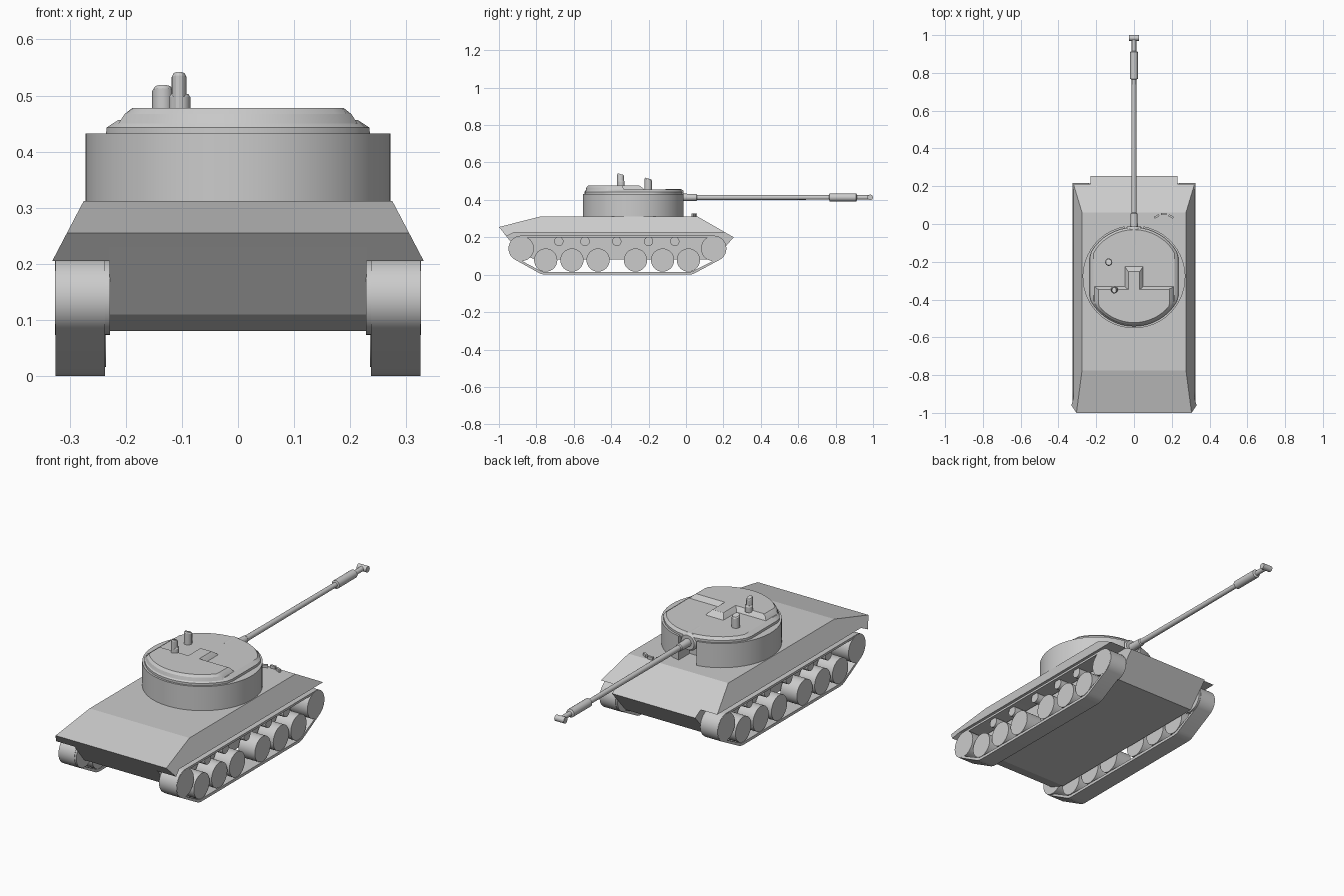
import bpy, bmesh, math
from mathutils import Vector
from mathutils.geometry import convex_hull_2d

if "Cube" in bpy.data.objects:
    bpy.data.objects.remove(bpy.data.objects["Cube"])

TC = -0.28   # turret centre y
GZ = 0.413   # gun axis height


def finish(name, bm, smooth=True):
    bmesh.ops.recalc_face_normals(bm, faces=bm.faces[:])
    me = bpy.data.meshes.new(name)
    bm.to_mesh(me)
    bm.free()
    ob = bpy.data.objects.new(name, me)
    bpy.context.collection.objects.link(ob)
    if smooth:
        bpy.ops.object.select_all(action='DESELECT')
        ob.select_set(True)
        bpy.context.view_layer.objects.active = ob
        bpy.ops.object.shade_smooth_by_angle(angle=math.radians(25))
    return ob


def loft(name, rings, smooth=True):
    """Skin matching rings of 3D points and cap both ends."""
    bm = bmesh.new()
    vs = [[bm.verts.new(p) for p in r] for r in rings]
    n = len(vs[0])
    for a, b in zip(vs, vs[1:]):
        for i in range(n):
            j = (i + 1) % n
            bm.faces.new((a[i], a[j], b[j], b[i]))
    bm.faces.new(vs[0])
    bm.faces.new(vs[-1])
    return finish(name, bm, smooth)


def lathe(name, origin, axis, profile, n=24):
    """Turned part: profile is (distance along axis, radius)."""
    q = Vector(axis).to_track_quat('Z', 'Y')
    rings = []
    for d, r in profile:
        rings.append([Vector(origin) + q @ Vector((r * math.cos(2 * math.pi * i / n),
                      r * math.sin(2 * math.pi * i / n), d)) for i in range(n)])
    return loft(name, rings)


def box(name, loc, size, rot=0):
    bm = bmesh.new()
    bmesh.ops.create_cube(bm, size=1)
    bmesh.ops.scale(bm, vec=size, verts=bm.verts)
    ob = finish(name, bm, False)
    ob.location = loc
    ob.rotation_euler.z = rot
    return ob


# Hull: upper body with leaning sides, narrow lower tub
def lean(z):
    return 0.275 + (0.312 - z) * 0.524


upper = [(-1, .255), (-.775, .312), (.06, .312), (.212, .225), (-.92, .225), (-.96, .205)]
loft("upper_hull", [[(s * lean(z), y, z) for y, z in upper] for s in (-1, 1)], False)
lower = [(-.98, .23), (-.885, .11), (-.8, .08), (.15, .08), (.255, .2), (.203, .23)]
loft("lower_hull", [[(s * .229, y, z) for y, z in lower] for s in (-1, 1)], False)

# Running gear on both sides: (y, z, wheel radius, track outer radius, track inner radius)
ends = [(-.88, .14, .067, .069, .058), (.147, .14, .067, .069, .058)]
road = [(y, .078, .062, .078, .064) for y in (-.75, -.61, -.47, -.27, -.125, .013)]


def track(name, x0, x1):
    outer, inner = [], []
    for y, z, _, ro, ri in ends + road:
        for i in range(32):
            c, s = math.cos(math.pi * i / 16), math.sin(math.pi * i / 16)
            outer.append((y + ro * c, z + ro * s))
            inner.append((y + ri * c, z + ri * s))
    idx = convex_hull_2d(outer)
    bm = bmesh.new()
    loops = [[bm.verts.new((x, *pts[i])) for i in idx]
             for x, pts in ((x0, outer), (x1, outer), (x1, inner), (x0, inner))]
    for k in range(4):
        a, b = loops[k], loops[(k + 1) % 4]
        for i in range(len(idx)):
            j = (i + 1) % len(idx)
            bm.faces.new((a[i], a[j], b[j], b[i]))
    finish(name, bm)


for side, s in (("left", -1), ("right", 1)):
    track(side + "_track", s * .237, s * .325)
    for i, (y, z, r, _, _) in enumerate(ends):
        lathe(f"{side}_end_wheel_{i}", (s * .228, y, z), (s, 0, 0), [(0, r), (.098, r)], 32)
    for i, (y, z, r, _, _) in enumerate(road):
        lathe(f"{side}_road_wheel_{i}", (s * .235, y, z), (s, 0, 0), [(0, r), (.09, r)], 32)
    for i, y in enumerate((-.68, -.54, -.37, -.2, -.06)):
        lathe(f"{side}_return_roller_{i}", (s * .22, y, .178), (s, 0, 0), [(0, .025), (.09, .025)], 16)


# Turret drum with a slot in front for the gun
def arc(r, a0, a1, n, clamp=9.0):
    out = []
    for i in range(n + 1):
        a = math.radians(a0 + (a1 - a0) * i / n)
        out.append((max(-clamp, min(clamp, r * math.cos(a))), TC + r * math.sin(a)))
    return out


drum = arc(.272, 100.5, 439.5, 44) + [(.05, -.1), (-.05, -.1)]
loft("turret_drum", [[(x, y, z) for x, y in drum] for z in (.31, .432)])

# Roof plate with trimmed sides
loft("turret_roof", [[(x, y, z) for x, y in arc(r, 0, 352.5, 47, c)]
                     for z, r, c in ((.425, .262, .236), (.443, .262, .234), (.456, .25, .214))])


# Raised rear roof with a forward tongue
def raised(z, r, clamp, w, front, arm):
    pts = [(w, arm), (w, front), (-w, front), (-w, arm), (-clamp, arm)]
    pts += arc(r, 195, 345, 24, clamp) + [(clamp, arm)]
    return [(x, y, z) for x, y in pts]


loft("raised_roof", [raised(.45, .257, .213, .053, -.218, -.325),
                     raised(.467, .252, .202, .041, -.236, -.338),
                     raised(.478, .242, .188, .03, -.252, -.348)])

# Roof sights with slanted heads
def sight(name, x, y, r, depth, z0, z1, slope):
    ring = [(math.cos(math.pi * i / 8), math.sin(math.pi * i / 8)) for i in range(16)]
    loft(name, [[(x + r * c * k, y + depth * s * k, z + (slope * s if z > z0 else 0)) for c, s in ring]
                for z, k in ((z0, 1), (z1 - .006, 1), (z1, .8))])


sight("front_sight", -.134, -.202, .019, .02, .45, .514, -.005)
sight("rear_sight", -.105, -.35, .0135, .018, .47, .538, -.004)
sight("rear_sight_base", -.104, -.347, .019, .019, .47, .503, 0)

# Gun: round mantlet, stepped barrel, cross-tube muzzle
lathe("mantlet", (0, 0, GZ), (0, 1, 0), [(-.11, .044), (-.025, .044), (-.013, .036)], 24)
lathe("gun_barrel", (0, 0, GZ), (0, 1, 0),
      [(-.03, .021), (.055, .018), (.06, .014), (.765, .012), (.768, .021), (.91, .021),
       (.915, .012), (.985, .012)], 16)
lathe("muzzle_brake", (-.026, .985, GZ), (1, 0, 0), [(0, .015), (.052, .015)], 16)

# Driver's viewing blocks in a shallow arc
for i, (x, y, rot) in enumerate(((.12, .04, .5), (.158, .052, 0), (.196, .04, -.5))):
    box(f"driver_viewer_{i}", (x, y, .316), (.028, .011, .02), rot)
